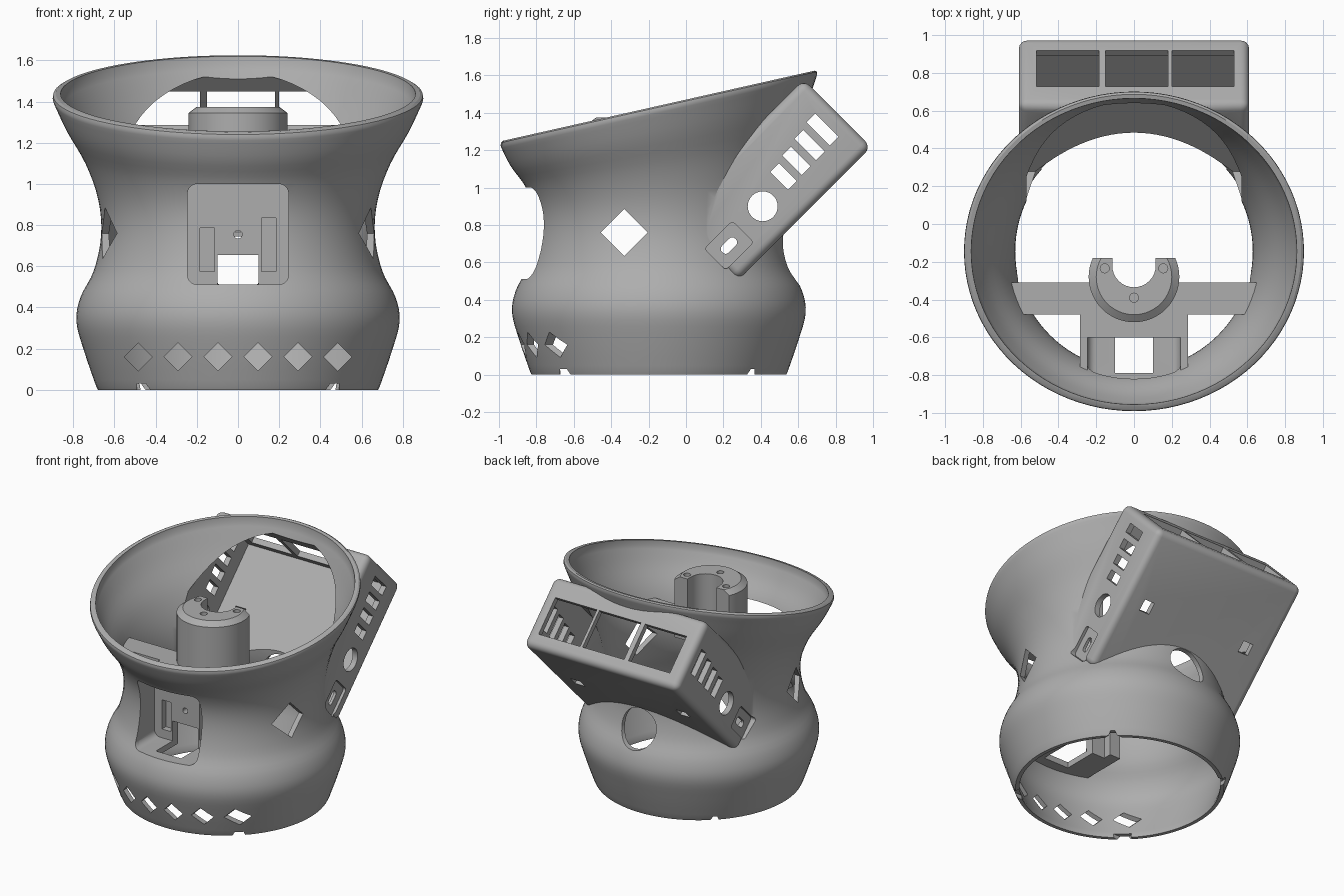
import bpy, bmesh, math
from mathutils import Matrix, Vector

if "Cube" in bpy.data.objects:
    bpy.data.objects.remove(bpy.data.objects["Cube"])

grey = bpy.data.materials.new("matte grey")
grey.use_nodes = True
colour = (0.42, 0.42, 0.42, 1)
grey.diffuse_color = colour
grey.node_tree.nodes["Principled BSDF"].inputs["Base Color"].default_value = colour

AXIS_Y = -0.145
DUCT = Matrix.Translation((0, 0.4525, 1.04)) @ Matrix.Rotation(math.radians(45), 4, 'X')


def to_object(bm, name, matrix=None):
    if matrix:
        bm.transform(matrix)
    bmesh.ops.recalc_face_normals(bm, faces=bm.faces)
    mesh = bpy.data.meshes.new(name)
    bm.to_mesh(mesh)
    bm.free()
    mesh.materials.append(grey)
    ob = bpy.data.objects.new(name, mesh)
    bpy.context.collection.objects.link(ob)
    return ob


def box(name, low, high, matrix=None, bevel=0, along=None):
    """Block between two corners; bevel all edges or those along one axis."""
    low, high = Vector(low), Vector(high)
    bm = bmesh.new()
    bmesh.ops.create_cube(bm, size=1)
    for v in bm.verts:
        v.co = (low + high) / 2 + Vector(a * b for a, b in zip(v.co, high - low))
    if bevel:
        edges = [e for e in bm.edges if along is None or
                 abs((e.verts[0].co - e.verts[1].co).normalized()[along]) > 0.9]
        bmesh.ops.bevel(bm, geom=edges, offset=bevel, segments=5, profile=0.5, affect='EDGES')
    return to_object(bm, name, matrix)


def rod(name, centre, radius, length, axis='Z', sides=32, matrix=None):
    turn = {'X': Matrix.Rotation(math.pi / 2, 4, 'Y'),
            'Y': Matrix.Rotation(math.pi / 2, 4, 'X'), 'Z': Matrix()}[axis]
    bm = bmesh.new()
    bmesh.ops.create_cone(bm, cap_ends=True, segments=sides, radius1=radius,
                          radius2=radius, depth=length)
    bm.transform(Matrix.Translation(centre) @ turn)
    return to_object(bm, name, matrix)


def lathe(name, profile, y, tilt=0, sides=96):
    """Closed turned solid; rings lean back and narrow towards the tilted rim."""
    bm = bmesh.new()
    rings = []
    for z, r in profile:
        t = min(max((z - 0.7) / 0.72, 0), 1)
        w = t * t * (3 - 2 * t) * tilt
        ring = []
        for i in range(sides):
            a = math.tau * i / sides
            dy = r * math.sin(a) * (1 - 0.06 * w)
            ring.append(bm.verts.new((r * math.cos(a), y + dy, z + 0.225 * w * dy)))
        rings.append(ring)
    for lo, hi in zip(rings, rings[1:]):
        for i in range(sides):
            j = (i + 1) % sides
            bm.faces.new((lo[i], lo[j], hi[j], hi[i]))
    bm.faces.new(rings[0])
    bm.faces.new(rings[-1])
    return to_object(bm, name)


def smooth_curve(pts, steps=4):
    out = []
    p = [pts[0]] + pts + [pts[-1]]
    for a, b, c, d in zip(p, p[1:], p[2:], p[3:]):
        for s in range(steps):
            t = s / steps
            out.append(tuple(0.5 * (2 * q + (r - o) * t + (2 * o - 5 * q + 4 * r - u) * t * t
                             + (3 * q - o - 3 * r + u) * t ** 3)
                             for o, q, r, u in zip(a, b, c, d)))
    return out + [pts[-1]]


def combine(target, tools, operation='DIFFERENCE'):
    for tool in tools:
        m = target.modifiers.new("cut", 'BOOLEAN')
        m.object, m.operation, m.solver = tool, operation, 'EXACT'
        bpy.context.view_layer.update()
        ev = target.evaluated_get(bpy.context.evaluated_depsgraph_get())
        mesh = bpy.data.meshes.new_from_object(ev)
        target.modifiers.clear()
        target.data = mesh
        bpy.data.objects.remove(tool)


# Waisted body with tilted rim
curve = smooth_curve([(0.02, 0.69), (0.18, 0.745), (0.33, 0.785), (0.45, 0.765), (0.58, 0.70),
                      (0.75, 0.665), (0.92, 0.678), (1.1, 0.74), (1.27, 0.835), (1.40, 0.895)])
outer = [(0, 0.68)] + curve + [(1.415, 0.9), (1.43, 0.898), (1.438, 0.885)]
inner = [(-0.1, 0.65)] + [(z, r - 0.035) for z, r in curve] + [(1.55, 0.868)]
body = lathe("body_shell", outer, AXIS_Y, 1)
cavity = lathe("cavity", inner, AXIS_Y, 1)

# Slanted rear duct joined to the body, both hollowed together
combine(body, [box("duct", (-0.61, -0.505, -0.255), (0.61, 0.505, 0.255), DUCT, 0.045)], 'UNION')
combine(body, [cavity,
               box("duct_cavity", (-0.57, -0.46, -0.215), (0.57, 0.465, 0.215), DUCT)])

# Duct mouth, floor pockets and side vents
cuts = [box("mouth", (x - 0.165, 0.4, -0.155), (x + 0.165, 0.6, 0.115), DUCT)
        for x in (-0.35, 0.015, 0.365)]
for side in (-1, 1):
    x = 0.61 * side
    cuts.append(box("floor_hole", (0.42 * side - 0.04, -0.04, -0.35),
                    (0.42 * side + 0.04, 0.04, -0.15), DUCT))
    for i in range(4):
        u, v, half = 0.387 - 0.108 * i, -0.005 - 0.01 * i, 0.088 - 0.007 * i
        cuts.append(box("vent", (x - 0.08, u - 0.033, v - half),
                        (x + 0.08, u + 0.033, v + half), DUCT))
    cuts.append(rod("cable_hole", (x, -0.129, -0.069), 0.08, 0.16, 'X', matrix=DUCT))
    cuts.append(box("switch_recess", (x - 0.02, -0.51 + 0.0, -0.17),
                    (x + 0.02, -0.3, -0.01), DUCT, 0.019, 0))
    cuts.append(box("switch_hole", (x - 0.08, -0.455, -0.115),
                    (x + 0.08, -0.355, -0.065), DUCT, 0.022, 0))
    # Side diamond
    cuts.append(rod("side_diamond", (0.65 * side, -0.33, 0.76), 0.125, 0.5, 'X', 4))
    # Notches under the base
    for dy in (-0.48, 0.48):
        cuts.append(box("base_notch", (0.44 * side - 0.05, AXIS_Y + dy - 0.05, -0.02),
                        (0.44 * side + 0.05, AXIS_Y + dy + 0.03, 0.03)))

# Front diamonds, front window and rear port
for i in range(6):
    cuts.append(rod("front_diamond", ((i - 2.5) * 0.194, -0.75, 0.16), 0.068, 0.6, 'Y', 4))
cuts.append(box("window", (-0.245, -1.2, 0.512), (0.245, -0.55, 1.0), None, 0.045, 1))
cuts.append(rod("rear_port", (0, 0.55, 0.61), 0.135, 0.4, 'Y'))
combine(body, cuts)

# Front pocket behind the window
pocket = box("front_pocket", (-0.285, -0.9, 0.47), (0.285, -0.48, 1.0))
core = [(z, r - 0.02) for z, r in outer]
combine(pocket, [lathe("trim", core, AXIS_Y, 1)], 'INTERSECT')
pocket_cuts = [box("opening", (-0.245, -1.2, 0.512), (0.245, -0.6, 1.1), None, 0.045, 1),
               box("open_top", (-0.235, -1.2, 0.7), (0.235, -0.6, 1.2)),
               box("hollow_back", (-0.2, -0.54, 0.4), (0.2, -0.4, 0.94)),
               box("cable_slot", (-0.1, -0.79, 0.4), (0.1, -0.4, 0.655)),
               rod("screw_hole", (0, -0.55, 0.755), 0.02, 0.3, 'Y', 16)]
for x, top in ((-0.15, 0.785), (0.15, 0.835)):
    pocket_cuts.append(box("slot", (x - 0.035, -0.7, 0.575), (x + 0.035, -0.555, top)))
combine(pocket, pocket_cuts)

# Cross bar spanning the body
bar = box("cross_bar", (-0.9, -0.48, 0.93), (0.9, -0.31, 1.0))
combine(bar, [lathe("trim", core, AXIS_Y, 1)], 'INTERSECT')

# Horseshoe post with three screw holes
post = lathe("horseshoe_post", [(0.93, 0.24), (1.345, 0.24), (1.375, 0.2)], -0.28, sides=64)
post_cuts = [box("flat_back", (-0.5, -0.18, 0.8), (0.5, 0.3, 1.5)),
             rod("bore", (0, -0.22, 1.15), 0.115, 1.0),
             box("gap", (-0.115, -0.22, 0.8), (0.115, 0, 1.5))]
post_cuts += [rod("screw", (x, y, 1.35), 0.024, 0.3, sides=16)
              for x, y in ((-0.155, -0.235), (0.155, -0.235), (0, -0.39))]
combine(post, post_cuts)
# Bore continues through the bar
combine(bar, [rod("bar_bore", (0, -0.22, 0.95), 0.115, 0.4)])

for ob in bpy.context.view_layer.objects:
    ob.select_set(ob in (body, pocket, bar, post))
bpy.context.view_layer.objects.active = body
bpy.ops.object.shade_smooth_by_angle(angle=math.radians(30))
